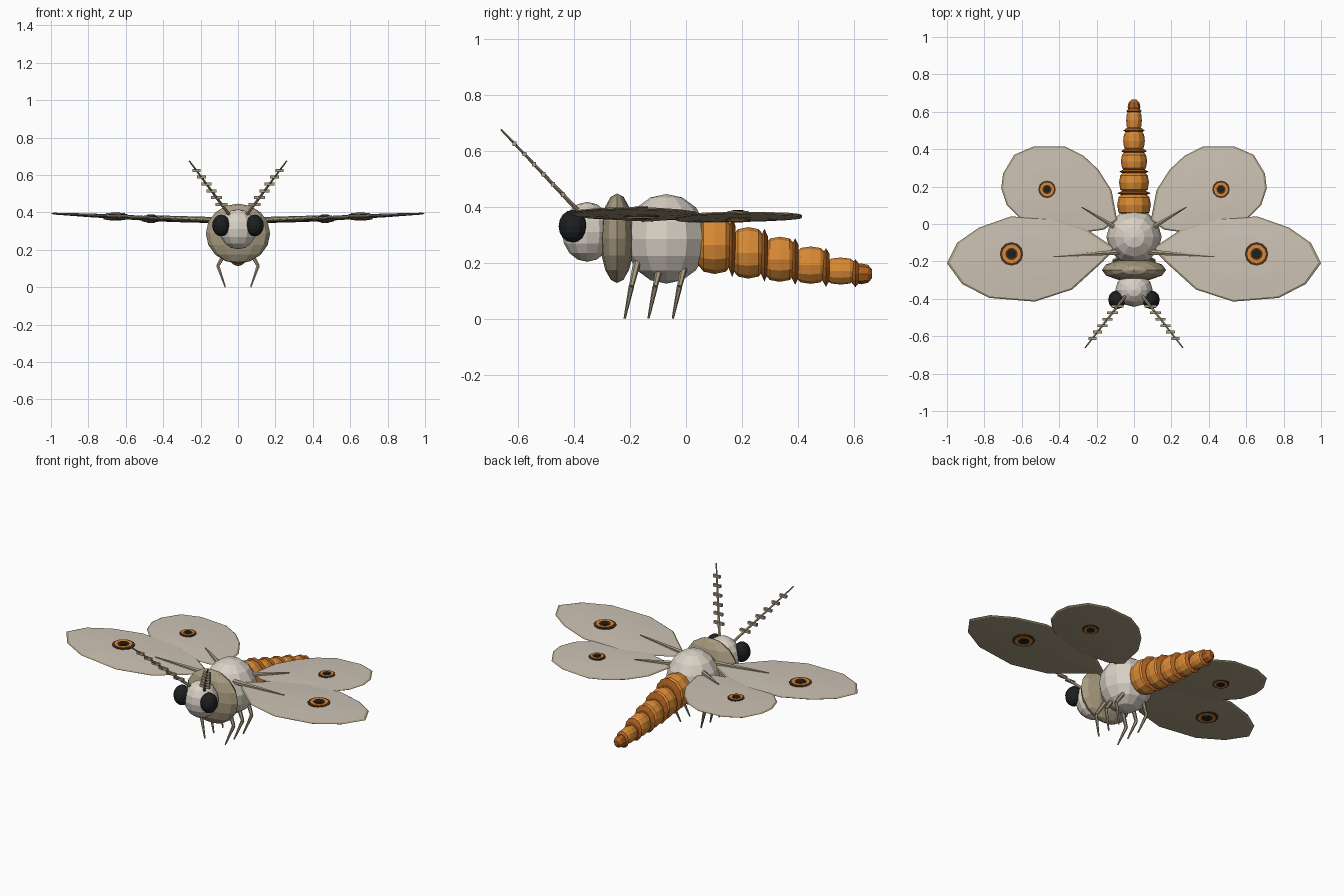
import bpy, bmesh, math
from mathutils import Vector, Matrix

if "Cube" in bpy.data.objects:
    bpy.data.objects.remove(bpy.data.objects["Cube"])


def material(name, hex_code):
    m = bpy.data.materials.new(name)
    rgb = [int(hex_code[i:i + 2], 16) / 255 for i in (0, 2, 4)]
    lin = [c / 12.92 if c <= 0.04045 else ((c + 0.055) / 1.055) ** 2.4 for c in rgb]
    m.diffuse_color = (*lin, 1)
    m.use_nodes = True
    m.node_tree.nodes["Principled BSDF"].inputs["Base Color"].default_value = m.diffuse_color
    return m


CREAM = material("cream fuzz", "D9D1C5")
TAN = material("tan", "A89B80")
PALE = material("pale wing", "CDC3B5")
ORANGE = material("orange", "D98A35")
RUST = material("rust orange", "B0601F")
BLACK = material("black", "1C1F20")
BROWN = material("dark brown", "4A3020")


def finish(name, bm, *mats):
    bmesh.ops.recalc_face_normals(bm, faces=bm.faces[:])
    me = bpy.data.meshes.new(name)
    bm.to_mesh(me)
    bm.free()
    for m in mats:
        me.materials.append(m)
    ob = bpy.data.objects.new(name, me)
    bpy.context.collection.objects.link(ob)
    return ob


def ellipsoid(name, centre, radii, mat, segs=12, rings=8):
    bm = bmesh.new()
    mx = Matrix.Translation(centre) @ Matrix.Diagonal((*radii, 1))
    bmesh.ops.create_uvsphere(bm, u_segments=segs, v_segments=rings, radius=1, matrix=mx)
    return finish(name, bm, mat)


def add_rod(bm, a, b, r1, r2, sides=6):
    a, b = Vector(a), Vector(b)
    rot = (b - a).to_track_quat('Z', 'Y').to_matrix().to_4x4()
    bmesh.ops.create_cone(bm, cap_ends=True, segments=sides, radius1=r1, radius2=r2,
                          depth=(b - a).length, matrix=Matrix.Translation((a + b) / 2) @ rot)


def lathe_y(name, profile, z, z_stretch, mat, sides=12):
    """Closed solid around a y axis from (y, radius) pairs."""
    bm = bmesh.new()
    rings = []
    for y, r in profile:
        rings.append([bm.verts.new((r * math.sin(2 * math.pi * i / sides), y,
                                    z + r * z_stretch * math.cos(2 * math.pi * i / sides)))
                      for i in range(sides)])
    for a, b in zip(rings, rings[1:]):
        for i in range(sides):
            j = (i + 1) % sides
            bm.faces.new((a[i], a[j], b[j], b[i]))
    bm.faces.new(rings[0])
    bm.faces.new(rings[-1])
    return finish(name, bm, mat)


# Body
ellipsoid("thorax", (0, -0.07, 0.285), (0.148, 0.148, 0.16), CREAM)
ellipsoid("collar", (0, -0.246, 0.287), (0.172, 0.06, 0.16), TAN)
ellipsoid("head", (0, -0.353, 0.31), (0.1, 0.09, 0.107), CREAM)

# Abdomen segments: start, end, centre height, half width
segments = [(0.04, 0.165, 0.263, 0.09), (0.165, 0.28, 0.235, 0.08), (0.28, 0.39, 0.212, 0.07),
            (0.39, 0.50, 0.191, 0.058), (0.50, 0.605, 0.17, 0.042)]
for n, (y0, y1, z, r) in enumerate(segments):
    d = y1 - y0
    lathe_y(f"abdomen_segment_{n}", [(y0, r * 0.65), (y0 + d * 0.18, r * 0.92), (y0 + d * 0.5, r),
                                     (y0 + d * 0.82, r * 0.92), (y1, r * 0.65)], z, 1.15, ORANGE)
    # Pointed band behind each segment
    lathe_y(f"abdomen_band_{n}", [(y1 - 0.012, r * 0.7), (y1, r * 0.99), (y1 + 0.012, r * 0.7)],
            z - 0.008, 1.2, RUST)
lathe_y("abdomen_tip", [(0.60, 0.028), (0.625, 0.034), (0.65, 0.029), (0.665, 0.014)],
        0.16, 1.1, RUST, 8)


# Wings
def wing_z(x):
    return 0.352 + 0.048 * (x - 0.12)


FORE = [(0.10, -0.13), (0.165, -0.20), (0.33, -0.35), (0.53, -0.415), (0.775, -0.395),
        (0.92, -0.32), (1.0, -0.21), (0.945, -0.10), (0.83, -0.02), (0.66, 0.04),
        (0.43, 0.03), (0.25, -0.03)]
HIND = [(0.09, 0.02), (0.12, 0.18), (0.19, 0.29), (0.27, 0.365), (0.37, 0.415), (0.535, 0.415),
        (0.64, 0.37), (0.70, 0.27), (0.71, 0.19), (0.68, 0.10), (0.60, 0.02),
        (0.48, -0.03), (0.3, -0.05), (0.16, -0.03)]


def wing(name, outline, side, lift):
    bm = bmesh.new()
    n = len(outline)
    cx, cy = (sum(p[k] for p in outline) / n for k in (0, 1))

    def ring(s, dz):
        out = []
        for x, y in outline:
            x, y = cx + (x - cx) * s, cy + (y - cy) * s
            out.append(bm.verts.new((side * x, y, wing_z(x) + lift + dz)))
        return out

    rim = ring(1, 0)
    for sign in (1, -1):
        outer, inner = ring(0.965, sign * 0.005), ring(0.5, sign * 0.01)
        mid = bm.verts.new((side * cx, cy, wing_z(cx) + lift + sign * 0.012))
        for i in range(n):
            j = (i + 1) % n
            bm.faces.new((rim[i], rim[j], outer[j], outer[i]))
            top = [bm.faces.new((outer[i], outer[j], inner[j], inner[i])),
                   bm.faces.new((inner[i], inner[j], mid))]
            for f in top:
                f.material_index = 1 if sign > 0 else 0
    finish(name, bm, TAN, PALE)


def eyespot(name, x, y, r, side, lift):
    # Nested discs that stand proud of both wing surfaces
    layers = (("rim", 1, 0.015, BROWN), ("ring", 0.8, 0.018, ORANGE),
              ("inner_ring", 0.52, 0.020, BROWN), ("pupil", 0.38, 0.022, BLACK))
    for part, s, h, mat in layers:
        bm = bmesh.new()
        c = Vector((side * x, y, wing_z(x) + lift))
        add_rod(bm, c - Vector((0, 0, h)), c + Vector((0, 0, h)), r * s, r * s, 12)
        finish(f"{name}_{part}", bm, mat)


for label, s in (("right", 1), ("left", -1)):
    wing(f"fore_wing_{label}", FORE, s, 0)
    wing(f"hind_wing_{label}", HIND, s, -0.003)
    eyespot(f"fore_eyespot_{label}", 0.655, -0.16, 0.063, s, 0)
    eyespot(f"hind_eyespot_{label}", 0.465, 0.185, 0.047, s, -0.003)

    # Tapered wing ribs
    bm = bmesh.new()
    add_rod(bm, (s * 0.08, -0.15, 0.358), (s * 0.43, -0.175, 0.381), 0.016, 0.003)
    add_rod(bm, (s * 0.08, -0.03, 0.355), (s * 0.28, 0.09, 0.374), 0.016, 0.003)
    finish(f"wing_ribs_{label}", bm, TAN)

    # Eye
    ellipsoid(f"eye_{label}", (s * 0.09, -0.405, 0.33), (0.048, 0.05, 0.058), BLACK)

    # Antenna with flat side barbs
    bm = bmesh.new()
    base, tip = Vector((s * 0.045, -0.385, 0.385)), Vector((s * 0.26, -0.66, 0.675))
    add_rod(bm, base, tip, 0.009, 0.004)
    for k in range(6):
        p = base.lerp(tip, 0.2 + 0.125 * k)
        w = 0.032 - 0.002 * k
        mx = Matrix.Translation(p) @ Matrix.Diagonal((2 * w, 0.014, 0.016, 1))
        bmesh.ops.create_cube(bm, size=1, matrix=mx)
    finish(f"antenna_{label}", bm, TAN)

    # Three jointed legs
    for k, y in enumerate((-0.175, -0.09, -0.003)):
        bm = bmesh.new()
        knee = (s * 0.108, y - 0.02, 0.115)
        add_rod(bm, (s * 0.06, y, 0.20), knee, 0.014, 0.009)
        add_rod(bm, knee, (s * 0.068, y - 0.044, 0.001), 0.010, 0.004)
        finish(f"leg_{label}_{k}", bm, TAN)
